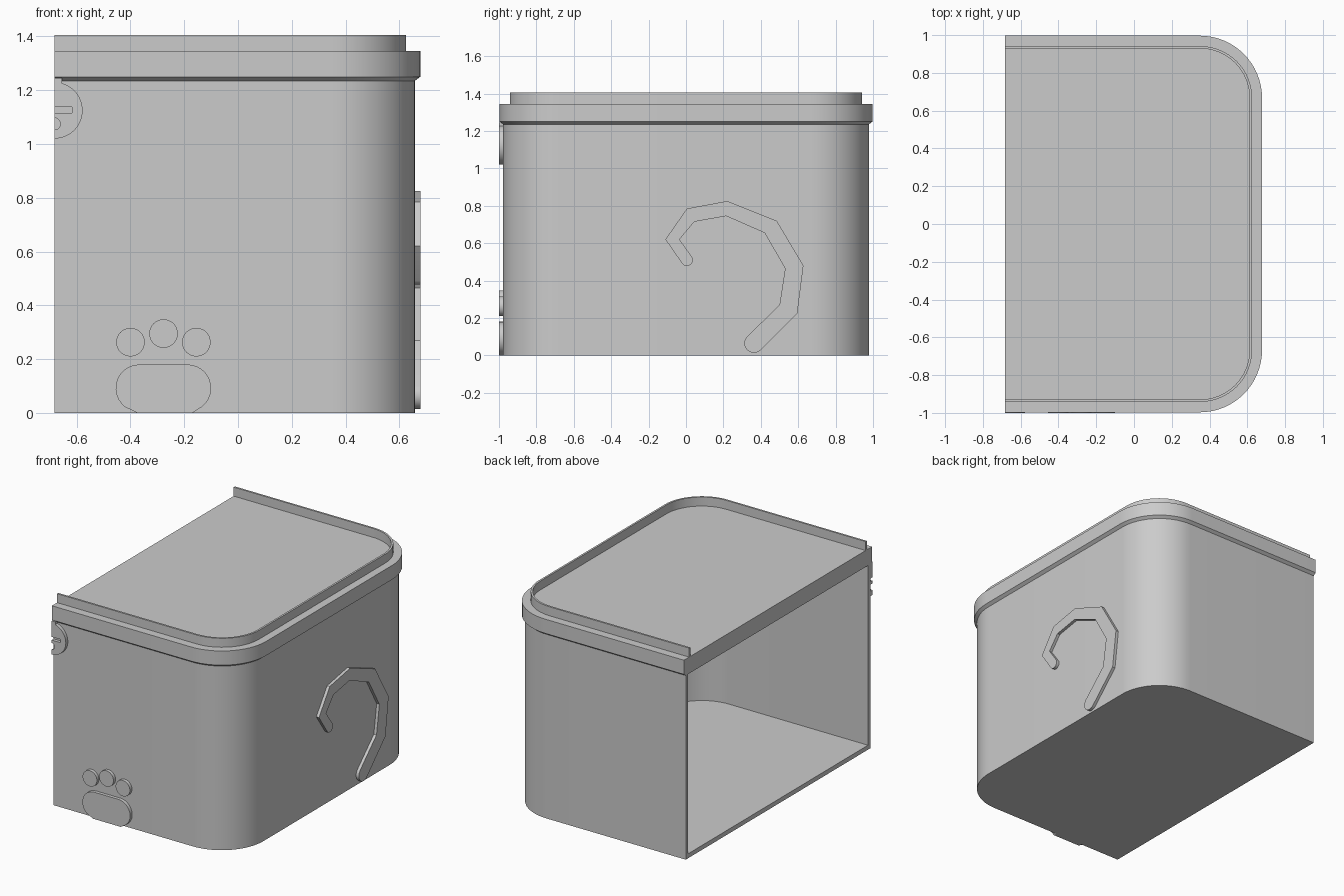
import bpy, bmesh, math
from mathutils import Vector

if "Cube" in bpy.data.objects:
    bpy.data.objects.remove(bpy.data.objects["Cube"])

CUT = -0.683      # flat open side of the box
WALL = 0.978      # outer face of the front and back walls

grey = bpy.data.materials.new("plain grey")
grey.use_nodes = True
grey.diffuse_color = (0.6, 0.6, 0.6, 1)
grey.node_tree.nodes["Principled BSDF"].inputs["Base Color"].default_value = (0.6, 0.6, 0.6, 1)


def arc(cx, cy, r, start, end, n=12):
    angles = [math.radians(start + (end - start) * i / n) for i in range(n + 1)]
    return [(cx + r * math.cos(a), cy + r * math.sin(a)) for a in angles]


def outline(x, y, r):
    """Half-tub outline: straight cut side and two round corners."""
    return ([(CUT, -y)] + arc(x - r, -y + r, r, -90, 0, 16)
            + arc(x - r, y - r, r, 0, 90, 16) + [(CUT, y)])


def loft(name, rings):
    """Skin closed rings of 3D points and cap both ends."""
    bm = bmesh.new()
    loops = [[bm.verts.new(p) for p in ring] for ring in rings]
    count = len(loops[0])
    for low, high in zip(loops, loops[1:]):
        for i in range(count):
            j = (i + 1) % count
            bm.faces.new((low[i], low[j], high[j], high[i]))
    bm.faces.new(loops[0][::-1])
    bm.faces.new(loops[-1])
    bmesh.ops.recalc_face_normals(bm, faces=bm.faces)
    mesh = bpy.data.meshes.new(name)
    bm.to_mesh(mesh)
    bm.free()
    mesh.materials.append(grey)
    obj = bpy.data.objects.new(name, mesh)
    bpy.context.collection.objects.link(obj)
    bpy.ops.object.select_all(action="DESELECT")
    obj.select_set(True)
    bpy.context.view_layer.objects.active = obj
    bpy.ops.object.shade_smooth_by_angle(angle=math.radians(25))
    return obj


def level(points, z):
    return [Vector((x, y, z)) for x, y in points]


def slab(name, points, z0, z1):
    return loft(name, [level(points, z0), level(points, z1)])


def front_plate(name, points):
    return loft(name, [[Vector((x, y, z)) for x, z in points] for y in (-WALL + 0.005, -1.0)])


# Box walls and floor
outer = outline(0.658, WALL, 0.31)
inner = outline(0.633, WALL - 0.025, 0.285)
slab("box_walls", outer + inner[::-1], 0, 1.24)
slab("box_floor", inner, 0, 0.03)

# Lid with a chamfered underside
lid_edge = outline(0.678, 0.997, 0.33)
loft("lid", [level(outer, 1.235), level(lid_edge, 1.25), level(lid_edge, 1.345)])

# Thin raised lip on the lid
lip = outline(0.625, 0.942, 0.275) + outline(0.612, 0.929, 0.262)[::-1]
slab("lid_lip", lip, 1.345, 1.405)

# Paw on the front
for i, (x, z) in enumerate([(-0.4, 0.263), (-0.277, 0.295), (-0.155, 0.263)]):
    front_plate("paw_toe_%d" % (i + 1), arc(x, z, 0.053, 0, 352.5, 47))
pad = ([(-0.375, 0), (-0.17, 0)] + arc(-0.188, 0.092, 0.088, -52, 90)
       + arc(-0.367, 0.092, 0.088, 90, 232))
front_plate("paw_pad", pad)

# Half-round badge with a slot and a small hole, running up to the lid
badge = ([(CUT, 1.245), (-0.655, 1.245)] + arc(CUT, 1.125, 0.105, 75, -90, 24)
         + arc(CUT, 1.075, 0.0225, -90, 90, 10)
         + [(CUT, 1.116), (-0.617, 1.116), (-0.617, 1.138), (CUT, 1.138)])
front_plate("badge", badge)

# Curled tail on the side
tail = ([(-0.11, 0.62), (0.005, 0.785), (0.22, 0.825), (0.485, 0.72), (0.628, 0.48),
         (0.595, 0.225)] + arc(0.363, 0.065, 0.051, -45, -225)
        + [(0.5, 0.27), (0.53, 0.465), (0.42, 0.655), (0.215, 0.745), (0.045, 0.715),
           (-0.035, 0.62)] + arc(0.005, 0.51, 0.032, 30, -145))
loft("tail", [[Vector((x, y, z)) for y, z in tail] for x in (0.653, 0.678)])
